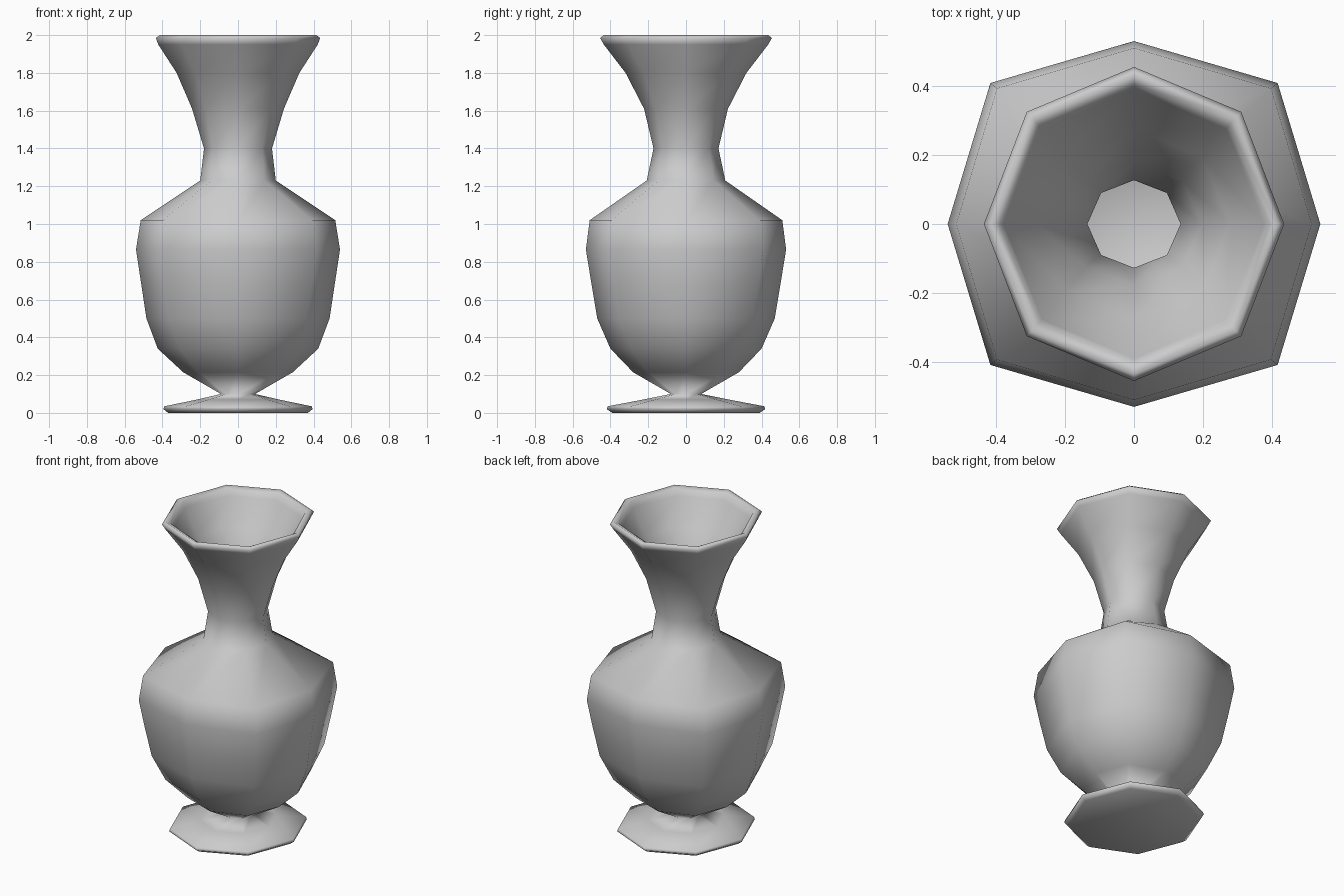
import bpy, bmesh, math

if "Cube" in bpy.data.objects:
    bpy.data.objects.remove(bpy.data.objects["Cube"], do_unlink=True)

grey = bpy.data.materials.new("plain_grey")
grey.use_nodes = True
grey.diffuse_color = (0.6, 0.6, 0.6, 1)
grey.node_tree.nodes["Principled BSDF"].inputs["Base Color"].default_value = (0.6, 0.6, 0.6, 1)

SIDES = 8
WALL = 0.045

# Outer profile: half width in x, half width in y, corner bulge, height
outer = [
    (0.37, 0.39, 1.0, 0.0),
    (0.395, 0.42, 1.0, 0.02),
    (0.39, 0.415, 1.0, 0.035),
    (0.22, 0.23, 1.0, 0.07),
    (0.09, 0.08, 1.0, 0.10),
    (0.29, 0.28, 1.03, 0.215),
    (0.425, 0.40, 1.03, 0.34),
    (0.485, 0.47, 1.06, 0.50),
    (0.512, 0.50, 1.08, 0.68),
    (0.54, 0.53, 1.09, 0.865),
    (0.515, 0.51, 1.09, 1.02),
    (0.20, 0.208, 1.0, 1.23),
    (0.18, 0.172, 1.0, 1.40),
    (0.243, 0.222, 1.0, 1.61),
    (0.325, 0.32, 1.0, 1.80),
    (0.422, 0.435, 1.0, 1.95),
    (0.435, 0.455, 1.01, 1.985),
]
# Rounded lip, then the inner wall follows the outer one back down
lip = [(0.415, 0.435, 1.01, 2.0), (0.39, 0.405, 1.0, 1.985)]
inner = [(x - WALL, y - WALL, k, z) for x, y, k, z in reversed(outer[5:-1])]
profile = outer + lip + inner


def ring(bm, rx, ry, bulge, z):
    verts = []
    for i in range(SIDES):
        a = 2 * math.pi * i / SIDES
        k = bulge if i % 2 else 1.0
        verts.append(bm.verts.new((k * rx * math.cos(a), k * ry * math.sin(a), z)))
    return verts


# Vase shell, skinned ring by ring
bm = bmesh.new()
rings = [ring(bm, *p) for p in profile]
for low, high in zip(rings, rings[1:]):
    for i in range(SIDES):
        j = (i + 1) % SIDES
        bm.faces.new((low[i], low[j], high[j], high[i]))

# Underside of the foot and inner floor
bm.faces.new(list(reversed(rings[0])))
floor = bm.verts.new((0, 0, 0.2))
for i in range(SIDES):
    bm.faces.new((rings[-1][i], rings[-1][(i + 1) % SIDES], floor))

for f in bm.faces:
    f.smooth = True
mesh = bpy.data.meshes.new("vase")
bm.to_mesh(mesh)
bm.free()
mesh.materials.append(grey)
vase = bpy.data.objects.new("vase", mesh)
bpy.context.collection.objects.link(vase)
